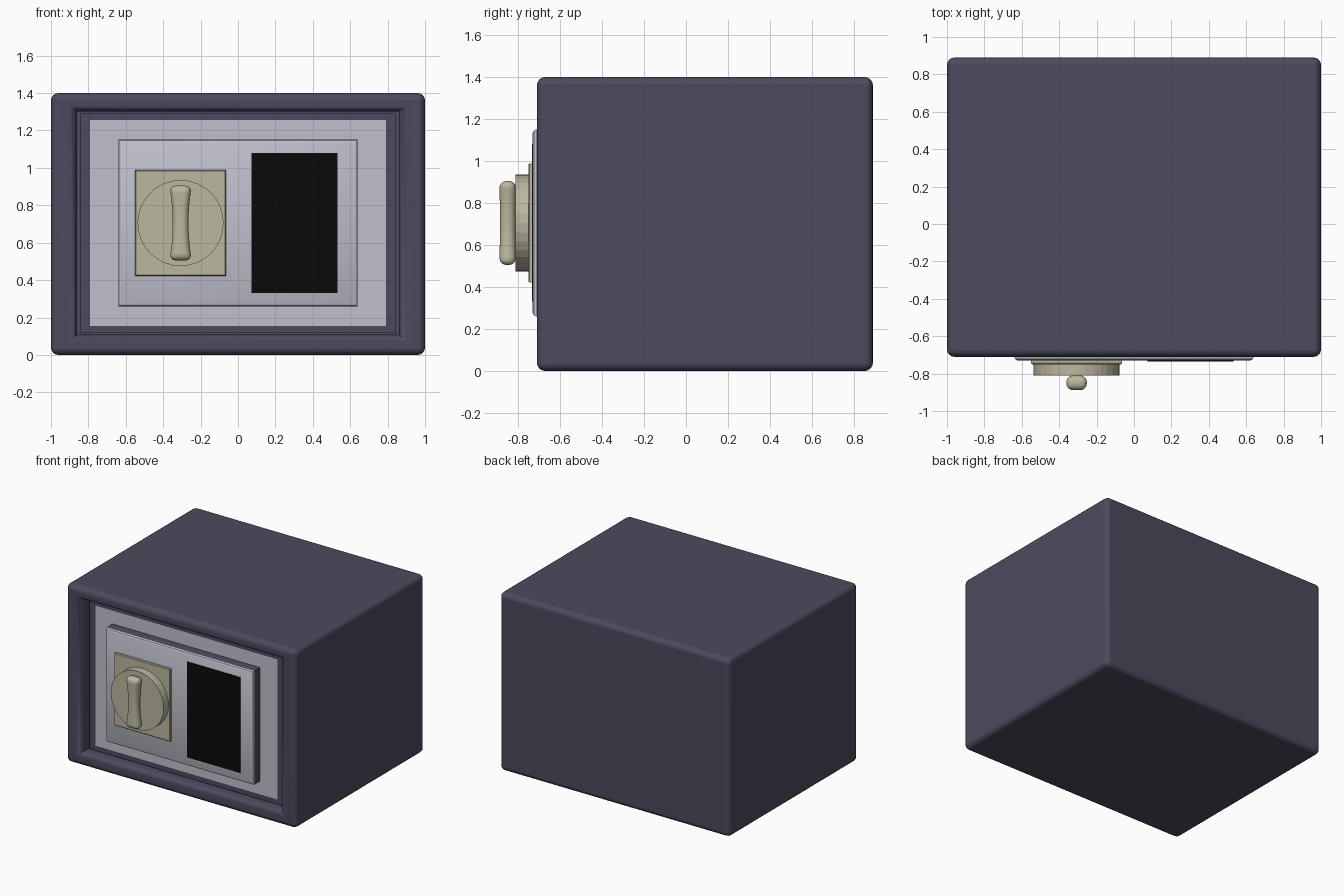
import bpy
import bmesh
from mathutils import Matrix, Vector

if "Cube" in bpy.data.objects:
    bpy.data.objects.remove(bpy.data.objects["Cube"], do_unlink=True)


def material(name, rgb):
    mat = bpy.data.materials.new(name)
    mat.use_nodes = True
    mat.diffuse_color = (*rgb, 1)
    mat.node_tree.nodes["Principled BSDF"].inputs["Base Color"].default_value = (*rgb, 1)
    return mat


steel = material("dark blue steel", (0.07, 0.07, 0.112))
silver = material("pale silver", (0.53, 0.53, 0.61))
brass = material("dull beige metal", (0.5, 0.475, 0.35))
black = material("keypad black", (0.003, 0.003, 0.003))


def finish(bm, name, mats, smooth=True):
    bmesh.ops.recalc_face_normals(bm, faces=bm.faces)
    mesh = bpy.data.meshes.new(name)
    bm.to_mesh(mesh)
    bm.free()
    for mat in mats:
        mesh.materials.append(mat)
    obj = bpy.data.objects.new(name, mesh)
    bpy.context.collection.objects.link(obj)
    if smooth:
        bpy.ops.object.select_all(action='DESELECT')
        obj.select_set(True)
        bpy.context.view_layer.objects.active = obj
        bpy.ops.object.shade_smooth_by_angle()
    return obj


def cuboid(cx, cz, hx, hz, front, back):
    bm = bmesh.new()
    bmesh.ops.create_cube(bm, size=2)
    for v in bm.verts:
        v.co = (cx + v.co.x * hx, front if v.co.y < 0 else back, cz + v.co.z * hz)
    return bm


def stepped_front(bm, cx, cz, steps):
    """Inset the front face into a series of rectangles: half width, half height, y, ring, face."""
    face = min(bm.faces, key=lambda f: f.calc_center_median().y)
    for hx, hz, y, ring_mat, face_mat in steps:
        ring = bmesh.ops.inset_individual(bm, faces=[face], thickness=0.005)["faces"]
        for f in ring:
            f.material_index = ring_mat
        face.material_index = face_mat
        for v in face.verts:
            v.co = (cx + (hx if v.co.x > cx else -hx), y, cz + (hz if v.co.z > cz else -hz))


# Body: rounded everywhere but the back rim, with a recess in the front
FRONT, BACK, MID = -0.71, 0.89, 0.705
bm = cuboid(0, 0.7, 1, 0.7, FRONT, BACK)
edges = [e for e in bm.edges if any(v.co.y < BACK for v in e.verts)]
bmesh.ops.bevel(bm, geom=edges, offset=0.04, segments=4, profile=0.5, affect='EDGES')
stepped_front(bm, 0, MID, [
    (0.9, 0.63, FRONT, 0, 0), (0.884, 0.617, -0.705, 0, 0),
    (0.87, 0.605, -0.693, 0, 0), (0.86, 0.597, -0.67, 0, 0),
    (0.86, 0.597, -0.6, 0, 0)])
body = finish(bm, "safe_body", [steel])
body.modifiers.new("even shading", 'WEIGHTED_NORMAL').keep_sharp = True

# Door: dark edge around a pale field
DOOR = -0.64
bm = cuboid(0, MID, 0.842, 0.588, DOOR, -0.59)
stepped_front(bm, 0, MID, [(0.79, 0.55, DOOR, 0, 1)])
finish(bm, "door", [steel, silver], False)

# Raised control panel: dark sides, pale rounded front
PANEL = -0.73
bm = cuboid(0, MID, 0.64, 0.446, -0.712, DOOR + 0.01)
stepped_front(bm, 0, MID, [
    (0.635, 0.441, -0.723, 1, 1), (0.622, 0.428, PANEL, 1, 1)])
finish(bm, "control_panel", [steel, silver])

# Keypad plate
bm = cuboid(0.302, MID, 0.231, 0.375, PANEL - 0.004, PANEL + 0.003)
finish(bm, "keypad", [black], False)

# Square plate behind the knob
KNOB = -0.307
bm = cuboid(KNOB, MID, 0.243, 0.284, -0.744, PANEL + 0.005)
stepped_front(bm, KNOB, MID, [(0.238, 0.279, -0.75, 0, 0)])
finish(bm, "knob_plate", [brass], False)

# Round dial
bm = bmesh.new()
bmesh.ops.create_cone(bm, cap_ends=True, segments=32, radius1=0.23, radius2=0.23, depth=0.065,
                      matrix=Matrix.Translation(Vector((KNOB, -0.7785, MID)))
                      @ Matrix.Rotation(1.5707963, 4, 'X'))
finish(bm, "dial", [brass], False)

# Waisted turning handle
bm = cuboid(0, 0, 0.06, 0.2, -0.04, 0.04)
uprights = [e for e in bm.edges if abs(e.verts[0].co.z - e.verts[1].co.z) > 0.1]
bmesh.ops.subdivide_edges(bm, edges=uprights, cuts=9, use_grid_fill=True)
for v in bm.verts:
    waist = 1 - (v.co.z / 0.2) ** 2
    v.co.x *= 1 - 0.3 * waist
    v.co.y *= 1 - 0.08 * waist
handle = finish(bm, "handle", [brass])
handle.location = (KNOB, -0.849, MID)
bevel = handle.modifiers.new("rounding", 'BEVEL')
bevel.width = 0.034
bevel.segments = 5
bevel.limit_method = 'ANGLE'
bevel.angle_limit = 1.0
bevel.use_clamp_overlap = False
for poly in handle.data.polygons:
    poly.use_smooth = True
for edge in handle.data.edges:
    edge.use_edge_sharp = False
